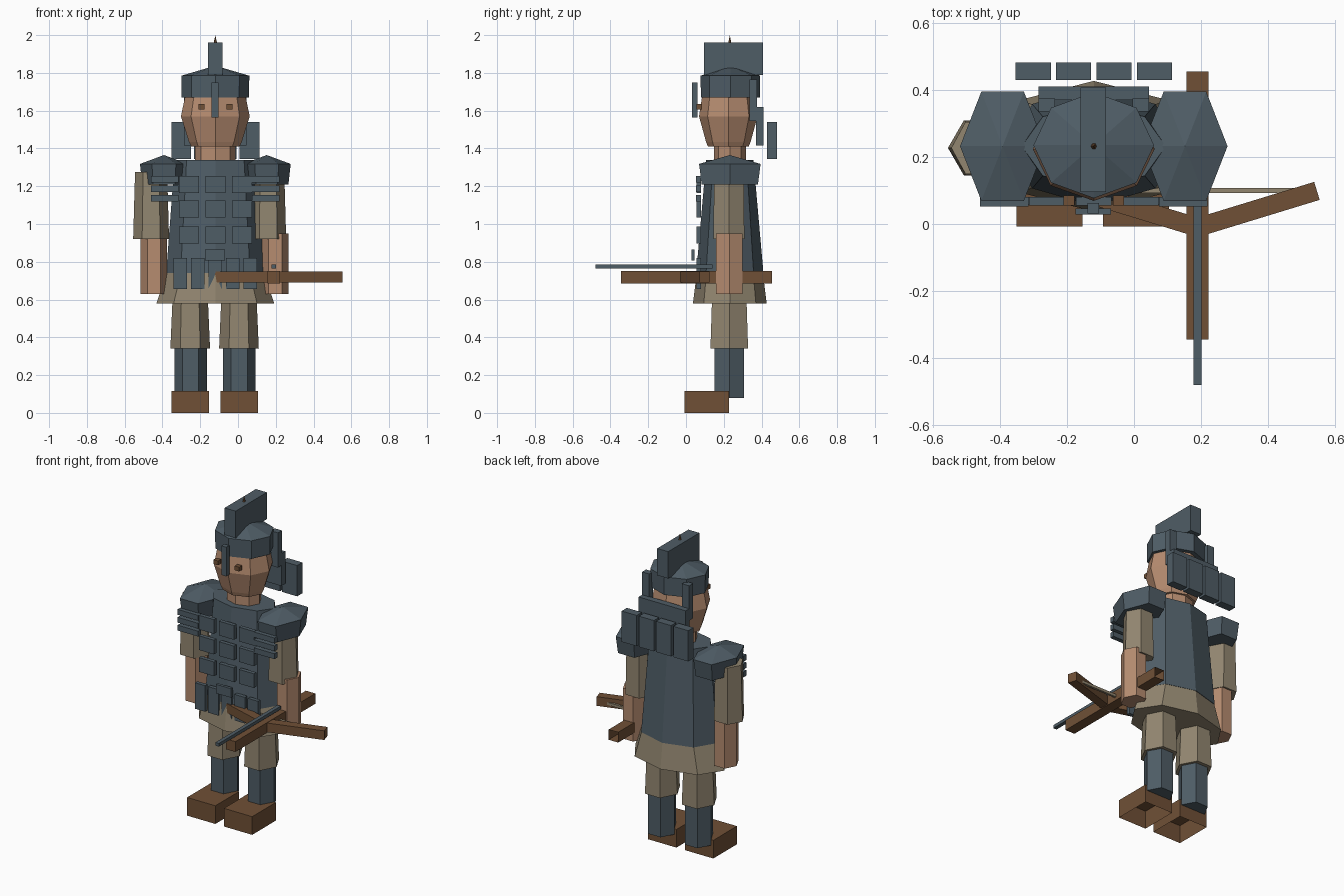
import bpy, bmesh, math
from mathutils import Vector

if "Cube" in bpy.data.objects:
    bpy.data.objects.remove(bpy.data.objects["Cube"])

CX, CY = -0.12, 0.232   # body axis


def material(name, r, g, b):
    m = bpy.data.materials.new(name)
    lin = [((c / 255 + 0.055) / 1.055) ** 2.4 for c in (r, g, b)]
    m.diffuse_color = (*lin, 1)
    m.use_nodes = True
    m.node_tree.nodes["Principled BSDF"].inputs["Base Color"].default_value = m.diffuse_color
    return m


steel = material("steel", 79, 93, 102)
cloth = material("cloth", 146, 134, 112)
skin = material("skin", 182, 140, 112)
leather = material("leather", 112, 80, 54)


def finish(name, bm, mat):
    bmesh.ops.recalc_face_normals(bm, faces=bm.faces)
    me = bpy.data.meshes.new(name)
    bm.to_mesh(me)
    bm.free()
    me.materials.append(mat)
    ob = bpy.data.objects.new(name, me)
    bpy.context.collection.objects.link(ob)
    return ob


def box(name, x0, x1, y0, y1, z0, z1, mat, open_dir=None):
    """Axis-aligned box; open_dir removes the face pointing that way."""
    bm = bmesh.new()
    bmesh.ops.create_cube(bm, size=1)
    for v in bm.verts:
        v.co = Vector(((x0 + x1) / 2 + v.co.x * (x1 - x0),
                       (y0 + y1) / 2 + v.co.y * (y1 - y0),
                       (z0 + z1) / 2 + v.co.z * (z1 - z0)))
    ob_faces = []
    if open_dir:
        bm.normal_update()
        ob_faces = [f for f in bm.faces if f.normal.dot(Vector(open_dir)) > 0.9]
    bmesh.ops.recalc_face_normals(bm, faces=bm.faces)
    if ob_faces:
        bmesh.ops.delete(bm, geom=ob_faces, context='FACES')
    return finish(name, bm, mat)


def mirrored_box(name, x0, x1, *rest, **kw):
    box(name + "_left", x0, x1, *rest, **kw)
    box(name + "_right", 2 * CX - x1, 2 * CX - x0, *rest, **kw)


def loft(name, sides, cx, cy, rings, mat):
    """Stack of polygon rings (z, rx, ry), first corner on +x; rx 0 is a point."""
    bm = bmesh.new()
    loops = []
    for z, rx, ry in rings:
        n = sides if rx > 0 else 1
        loops.append([bm.verts.new((cx + rx * math.cos(2 * math.pi * i / sides),
                                    cy + ry * math.sin(2 * math.pi * i / sides), z))
                      for i in range(n)])
    for a, b in zip(loops, loops[1:]):
        for i in range(sides):
            j = (i + 1) % sides
            if len(b) == 1:
                bm.faces.new((a[i], a[j], b[0]))
            else:
                bm.faces.new((a[i], a[j], b[j], b[i]))
    for ring in (loops[0], loops[-1]):
        if len(ring) > 1:
            bm.faces.new(ring)
    return finish(name, bm, mat)


# Head and neck
loft("neck", 8, CX, CY, [(1.32, .108, .085), (1.44, .108, .085)], skin)
loft("head", 8, CX, CY - .008, [(1.41, .128, .108), (1.435, .14, .118), (1.57, .182, .155),
                             (1.70, .155, .135)], skin)
mirrored_box("eye", -.21, -.178, .055, .085, 1.607, 1.634, leather)

# Helmet with crest, spike, nose guard and neck guards
loft("helmet", 8, CX, CY + .003, [(1.67, .178, .156), (1.785, .18, .158), (1.838, 0, 0)], steel)
box("crest", -.16, -.083, .095, .407, 1.79, 1.96, steel)
loft("crest_spike", 6, CX, CY, [(1.95, .011, .011), (2.0, 0, 0)], leather)
box("nose_guard", -.139, -.104, .032, .062, 1.565, 1.75, steel)
mirrored_box("helmet_side_strip", -.285, -.235, .335, .375, 1.545, 1.765, steel)
box("neck_guard", -.285, .045, .37, .41, 1.415, 1.62, steel)
for i in range(4):
    x = CX + (i - 1.5) * .1205
    box(f"back_plate_{i+1}", x - .0525, x + .0525, .43, .482, 1.345, 1.54, steel)

# Torso and tunic skirt
loft("torso", 8, CX, CY, [(.74, .26, .178), (1.34, .215, .125)], steel)
loft("tunic_skirt", 8, CX, CY, [(.58, .312, .195), (.765, .25, .172)], cloth)

# Chest plates in three rows of three
for r, z in enumerate((.942, 1.08, 1.21)):
    for c in range(3):
        x = CX + (c - 1) * .14
        box(f"chest_plate_{r+1}_{c+1}", x - .053, x + .053, .055, .08,
            z - .045, z + .045, steel)

# Belt buckle and hanging straps
box("belt_buckle", -.175, -.068, .028, .046, .808, .865, steel)
for i in range(5):
    x = CX + (i - 2) * .0925
    box(f"hanging_strap_{i+1}", x - .036, x + .036, .056, .08, .655, .82, steel)

# Shoulder guards and the strips in front of them
for side, s in (("left", -1), ("right", 1)):
    loft(f"shoulder_guard_{side}", 6, CX + s * .272, CY, [
        (1.21, .115, .172), (1.318, .127, .188), (1.365, 0, 0)], steel)
for i in range(3):
    z = 1.137 + i * .05
    mirrored_box(f"shoulder_strip_{i+1}", -.46, -.315, .052, .08, z - .017, z + .017, steel)

# Arms
loft("sleeve_left", 6, -.46, CY - .005, [(.92, .095, .095), (1.275, .085, .09)], cloth)
loft("sleeve_right", 6, .16, CY - .005, [(.92, .095, .095), (1.275, .085, .09)], cloth)
loft("forearm_left", 6, -.445, CY - .003, [(.63, .07, .08), (.95, .07, .08)], skin)
loft("forearm_right", 6, .197, CY - .003, [(.63, .07, .08), (.95, .07, .08)], skin)

# Legs and boots
for side, x in (("left", -.253), ("right", .005)):
    loft(f"thigh_{side}", 6, x, CY - .003, [(.34, .105, .115), (.64, .092, .104)], cloth)
    loft(f"shin_{side}", 6, x + .002, CY - .003, [(.08, .086, .09), (.36, .086, .09)], steel)
    box(f"boot_{side}", x - .098, x + .1, -.008, .228, 0, .115, leather, open_dir=(0, 0, -1))

# Crossbow: stock, two swept arms, string and bolt
BX = .19
box("bow_stock", BX - .033, BX + .033, -.345, .455, .685, .75, leather, open_dir=(0, 1, 0))
for side, s in (("left", -1), ("right", 1)):
    arm = box(f"bow_arm_{side}", 0, .372, -.028, .028, .69, .748, leather)
    arm.location = (BX, -.01, 0)
    arm.rotation_euler.z = math.radians(17 if s > 0 else 163)
box("bow_string", BX - .33, BX + .33, .093, .107, .705, .722, cloth)
box("bolt", BX - .012, BX + .012, -.48, .14, .765, .785, steel)
